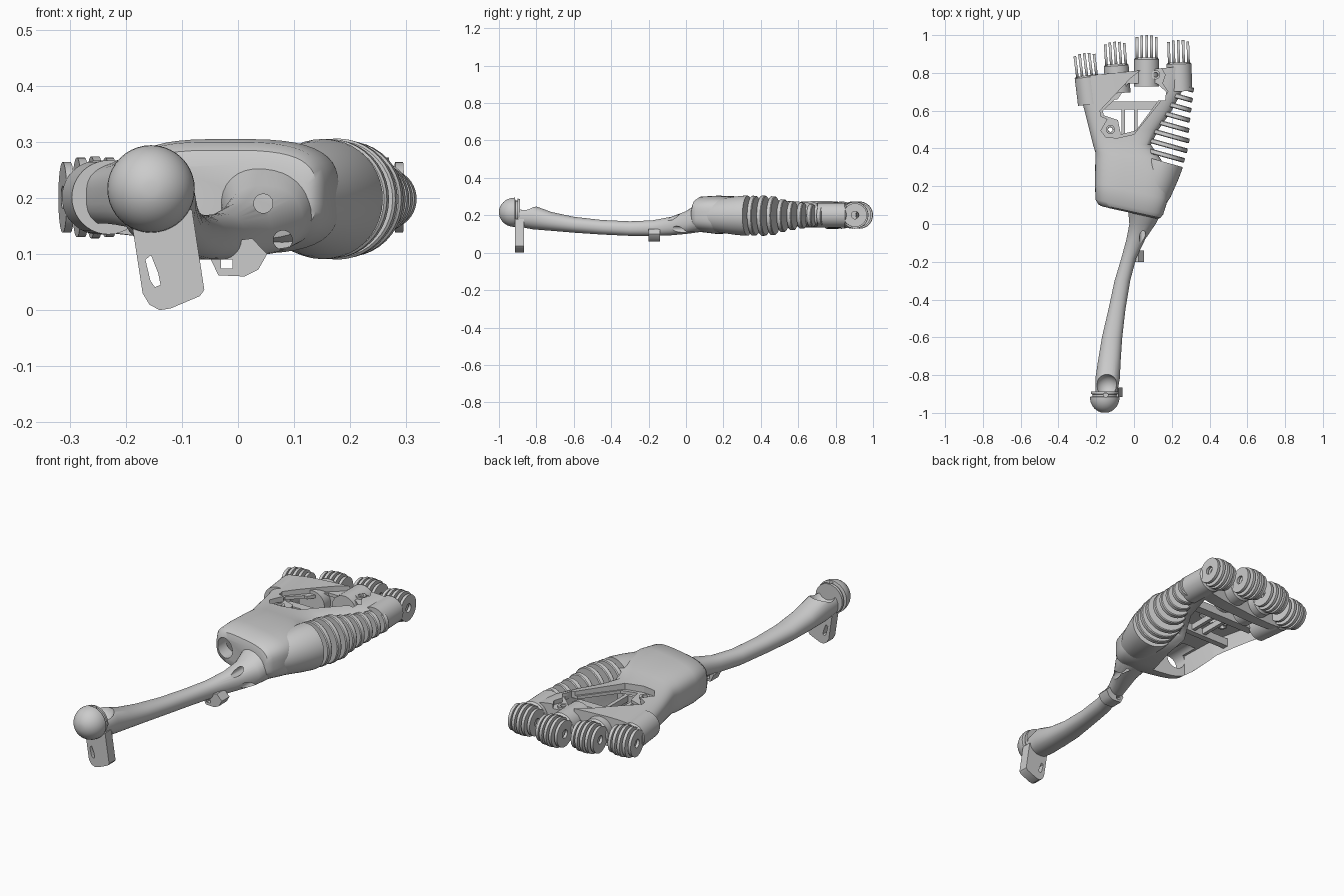
import bpy, bmesh
from math import sin, cos, pi, radians
from mathutils import Vector

if "Cube" in bpy.data.objects:
    bpy.data.objects.remove(bpy.data.objects["Cube"])


def finish(name, bm, smooth=True):
    bmesh.ops.recalc_face_normals(bm, faces=bm.faces[:])
    me = bpy.data.meshes.new(name)
    bm.to_mesh(me)
    bm.free()
    ob = bpy.data.objects.new(name, me)
    bpy.context.collection.objects.link(ob)
    if smooth:
        shade(ob)
    return ob


def shade(ob):
    bpy.ops.object.select_all(action='DESELECT')
    ob.select_set(True)
    bpy.context.view_layer.objects.active = ob
    bpy.ops.object.shade_smooth_by_angle(angle=radians(35))


def skin(bm, rings, cap=True, loop=False):
    """Join rings of points into a tube."""
    vs = [[bm.verts.new(p) for p in r] for r in rings]
    n = len(vs[0])
    pairs = list(zip(vs, vs[1:])) + ([(vs[-1], vs[0])] if loop else [])
    for a, b in pairs:
        for i in range(n):
            j = (i + 1) % n
            bm.faces.new((a[i], a[j], b[j], b[i]))
    if cap and not loop:
        bm.faces.new(vs[0])
        bm.faces.new(vs[-1])


def loft(name, stations, power, n=48):
    """Superellipse sections along y: (y, x0, x1, z0, z1, shear)."""
    def sp(v):
        return (1 if v >= 0 else -1) * abs(v) ** (2 / power)
    rings = []
    for y, x0, x1, z0, z1, sh in stations:
        ring = []
        for i in range(n):
            a = 2 * pi * (i + .5) / n
            x = (x0 + x1) / 2 + (x1 - x0) / 2 * sp(cos(a))
            ring.append((x, y + sh * x, (z0 + z1) / 2 + (z1 - z0) / 2 * sp(sin(a))))
        rings.append(ring)
    bm = bmesh.new()
    skin(bm, rings)
    return finish(name, bm)


def lathe(name, profile, origin, axis, loop=False, n=40):
    """Revolve (radius, distance) pairs about an axis."""
    d = Vector(axis).normalized()
    u = d.orthogonal().normalized()
    w = d.cross(u)
    o = Vector(origin)
    rings = [[o + d * t + (u * cos(2 * pi * i / n) + w * sin(2 * pi * i / n)) * r
              for i in range(n)] for r, t in profile]
    bm = bmesh.new()
    skin(bm, rings, loop=loop)
    return finish(name, bm)


def prism(name, pts, axis, lo, hi):
    """Extrude an outline along y (xz points) or z (xy points)."""
    def place(p, h):
        return (p[0], h, p[1]) if axis == 'Y' else (p[0], p[1], h)
    bm = bmesh.new()
    skin(bm, [[place(p, lo) for p in pts], [place(p, hi) for p in pts]])
    return finish(name, bm, False)


def box(name, x0, x1, y0, y1, z0, z1):
    return prism(name, [(x0, y0), (x1, y0), (x1, y1), (x0, y1)], 'Z', z0, z1)


def cut(ob, *cutters):
    for c in cutters:
        c.hide_render = True
        m = ob.modifiers.new("cut", 'BOOLEAN')
        m.operation, m.solver, m.object = 'DIFFERENCE', 'EXACT', c
        bpy.context.view_layer.objects.active = ob
        bpy.ops.object.modifier_apply(modifier=m.name)
        bpy.data.objects.remove(c)
    shade(ob)


# Palm shell: lofted, hollow from below, with a window in the top
palm = loft("palm_shell", [
    (.055, -.17, .125, .15, .26, -.22), (.063, -.19, .14, .125, .285, -.22),
    (.085, -.204, .155, .11, .30, -.22), (.17, -.207, .18, .10, .305, -.22),
    (.30, -.205, .19, .105, .30, -.2), (.36, -.205, .14, .115, .292, -.1),
    (.42, -.217, .09, .125, .284, 0), (.50, -.237, .13, .128, .279, 0),
    (.60, -.262, .20, .128, .277, 0), (.70, -.287, .26, .128, .276, .05),
    (.81, -.31, .295, .128, .275, .1)], 3.2)
cavity = prism("cavity_cutter", [
    (-.178, .16), (0, .14), (.04, .3), (.04, .42), (.15, .6), (.2, .76),
    (-.275, .74), (-.185, .36)], 'Z', -.1, .235)
recess = prism("recess_cutter", [
    (-.18, .6), (-.02, .77), (.03, .81), (.09, .835), (.145, .825), (.165, .79),
    (.15, .745), (.18, .70), (0, .475), (-.09, .455), (-.15, .46), (-.175, .495),
    (-.14, .555), (-.175, .57)], 'Z', .25, .5)
upper = prism("upper_opening", [(-.09, .655), (.165, .655), (.17, .70),
                                (.12, .745), (-.03, .745)], 'Z', .15, .5)
lower = prism("lower_opening", [(-.165, .6), (-.1, .66), (.13, .655), (.01, .495),
                                (-.07, .475), (-.085, .55), (-.16, .575)], 'Z', .15, .5)
wrist_hole = lathe("wrist_hole", [(.048, 0), (.048, .25)], (-.13, 0, .205), (0, 1, 0))
screws = [(.115, .79), (-.125, .5)]
drills = [lathe("screw_drill", [(.012, 0), (.012, .3)], (x, y, .2), (0, 0, 1), n=16)
          for x, y in screws]
cut(palm, cavity, recess, upper, lower, wrist_hole, *drills)
for x, y in screws:
    lathe("screw_boss", [(.013, 0), (.024, 0), (.024, .035), (.013, .035)],
          (x, y, .225), (0, 0, 1), loop=True, n=20)

# Frame bars inside the palm
box("cross_bar", -.2, .19, .605, .648, .17, .21)
for x in (-.065, .0):
    box("long_bar", x, x + .018, .42, .61, .18, .21)
box("lower_bar", -.2, .06, .42, .45, .17, .21)

# Four finger stubs ending in slotted knuckles: x, tip y, lean in degrees
for x, tip, lean in [(-.255, .905, 7), (-.098, .965, 4), (.067, 1.0, 0), (.236, .975, 2)]:
    a = radians(lean)
    fwd = Vector((-sin(a), cos(a), 0))
    side = Vector((cos(a), sin(a), 0))
    c = Vector((x, tip - .073, .201))
    lathe("finger_stub", [(.066, -.2), (.066, -.055), (.058, -.046)], c, fwd)
    for k in range(-2, 3):
        r = (.073, .071, .063)[abs(k)]
        lathe("knuckle_fin", [(.02, -.007), (r, -.007), (r, .007), (.02, .007)],
              c + side * k * .0255, side, loop=True)

# Thumb base and its tapering row of fins
axis = Vector((.27, .963, 0))
root = Vector((.155, .33, .198))
lathe("thumb_base", [(.06, -.26), (.088, -.17), (.101, -.08), (.107, -.02), (.107, 0)], root, axis)
for i, r in enumerate((.107, .108, .104, .088, .078, .07, .062, .054)):
    lathe("thumb_fin", [(r - .004, -.013), (r, -.009), (r - .001, .009), (r - .005, .013)],
          root + axis * (.036 + .053 * i), axis)

# Forearm: curved tapering limb with a ball socket and drilled holes
arm = loft("forearm", [
    (-.90, -.205, -.09, .14, .245, 0), (-.82, -.205, -.075, .125, .255, 0),
    (-.72, -.19, -.07, .117, .218, 0), (-.60, -.17, -.062, .107, .192, 0),
    (-.45, -.135, -.045, .097, .175, 0), (-.30, -.103, -.02, .09, .168, 0),
    (-.18, -.067, .012, .09, .173, 0), (-.08, -.04, .06, .093, .192, 0),
    (0, -.025, .115, .1, .222, 0), (.06, -.03, .145, .108, .262, 0),
    (.13, -.04, .15, .12, .285, 0)], 2.2, 32)
bm = bmesh.new()
bmesh.ops.create_uvsphere(bm, u_segments=32, v_segments=16, radius=.06)
bmesh.ops.translate(bm, verts=bm.verts[:], vec=(-.145, -.855, .258))
socket = finish("socket_cutter", bm)
cable = [lathe("cable_drill", [(.017, 0), (.017, .22)], (x, -.16, z), (0, 1, 0), n=20)
         for x, z in [(.045, .19), (.08, .125)]]
cut(arm, socket, *cable)

# Rounded elbow end with a grooved collar
ball = [(.078 * sin(t * pi / 20), -1 + .082 * (1 - cos(t * pi / 20))) for t in range(1, 11)]
elbow = lathe("elbow_ball", ball + [(.078, -.915), (.064, -.912), (.064, -.902),
                                    (.073, -.9), (.072, -.888)], (-.155, 0, .216), (0, 1, 0))
cut(elbow, lathe("elbow_drill", [(.012, 0), (.012, .5)], (-.15, -.905, 0), (0, 0, 1), n=16))

# Mounting tab hanging below the elbow
tab = prism("elbow_tab", [(-.19, .16), (-.17, .03), (-.158, .01), (-.14, 0), (-.12, .003),
                          (-.068, .025), (-.06, .036), (-.082, .18)], 'Y', -.915, -.865)
cut(tab, prism("tab_slot", [(-.165, .09), (-.155, .098), (-.142, .065), (-.138, .045),
                            (-.148, .041), (-.156, .052)], 'Y', -1, -.8))

# Cable guide under the forearm
guide = prism("cable_guide", [(-.052, .098), (-.035, .062), (.012, .06), (.036, .072),
                              (.052, .1), (.025, .128), (-.03, .12)], 'Y', -.2, -.14)
cut(guide, prism("guide_slot", [(-.03, .074), (-.01, .074), (-.01, .09), (-.03, .09)],
                 'Y', -.3, -.1))
